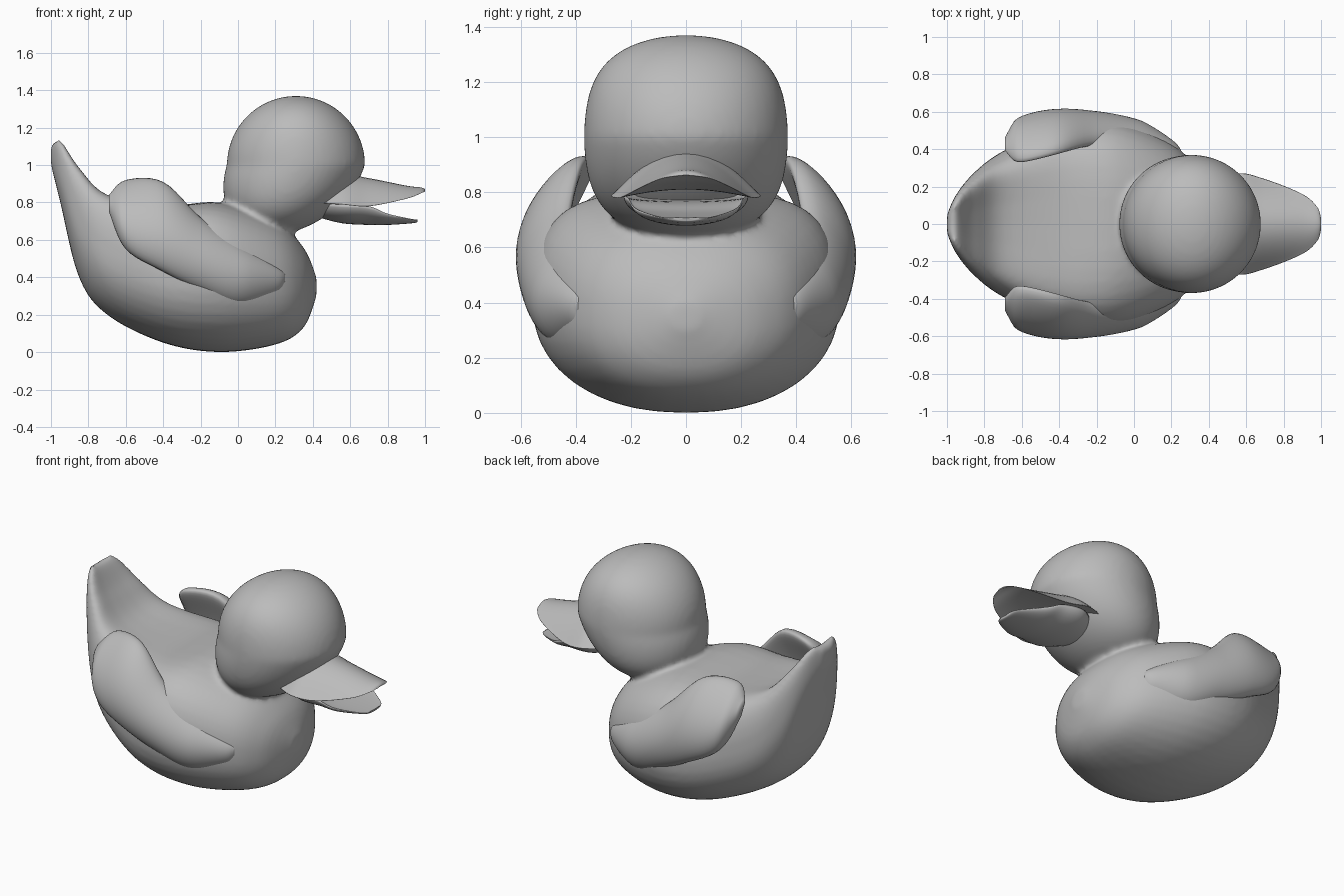
import bpy, bmesh, math
from mathutils import Vector

cube = bpy.data.objects.get("Cube")
if cube:
    bpy.data.objects.remove(cube, do_unlink=True)

colour = (0.5, 0.5, 0.5, 1)
grey = bpy.data.materials.new("plain grey")
grey.use_nodes = True
grey.diffuse_color = colour
grey.node_tree.nodes["Principled BSDF"].inputs["Base Color"].default_value = colour


def catmull_rom(before, start, end, after, t):
    """Value between start and end on a smooth curve."""
    slope_in = (end - before) / 2
    slope_out = (after - start) / 2
    rise = end - start
    bend = 3 * rise - 2 * slope_in - slope_out
    twist = slope_in + slope_out - 2 * rise
    return start + t * (slope_in + t * (bend + t * twist))


def smooth_stations(stations, steps=6):
    """Insert smoothly interpolated sections between the given ones."""
    padded = [stations[0], *stations, stations[-1]]
    result = []
    for quad in zip(padded, padded[1:], padded[2:], padded[3:]):
        for step in range(steps):
            result.append([catmull_rom(*values, step / steps) for values in zip(*quad)])
    return result + [stations[-1]]


def loft(bm, stations, section, sides=40):
    """Skin a closed surface through the sections and cap both ends."""
    rings = []
    for station in smooth_stations(stations):
        angles = [math.tau * i / sides for i in range(sides)]
        rings.append([bm.verts.new(section(*station, angle)) for angle in angles])
    for ring, following in zip(rings, rings[1:]):
        for i in range(sides):
            bm.faces.new((ring[i - 1], ring[i], following[i], following[i - 1]))
    for ring in (rings[0], rings[-1]):
        centre = bm.verts.new(sum((v.co for v in ring), Vector()) / sides)
        for i in range(sides):
            bm.faces.new((ring[i - 1], ring[i], centre))


def finish(bm, name):
    """Turn the bmesh into a smooth shaded grey object."""
    bmesh.ops.recalc_face_normals(bm, faces=bm.faces)
    for face in bm.faces:
        face.smooth = True
    mesh = bpy.data.meshes.new(name)
    bm.to_mesh(mesh)
    bm.free()
    mesh.materials.append(grey)
    obj = bpy.data.objects.new(name, mesh)
    bpy.context.collection.objects.link(obj)
    return obj


def rounded(value, power):
    """Signed power, which squares off a circular section."""
    return math.copysign(abs(value) ** power, value)


# Body with raised tail: x, bottom, top, half width
body_stations = [
    (-1, 1, 1.1, 0.05),
    (-0.95, 0.8, 1.12, 0.16),
    (-0.85, 0.4, 0.97, 0.28),
    (-0.7, 0.2, 0.83, 0.39),
    (-0.4, 0.05, 0.78, 0.53),
    (-0.1, 0, 0.8, 0.55),
    (0.2, 0.04, 0.7, 0.43),
    (0.35, 0.13, 0.56, 0.27),
    (0.42, 0.3, 0.4, 0.05),
]


def body_section(x, bottom, top, half_width, angle):
    """Oval below, fuller above, with the back hollowed towards the tail."""
    middle = (top + bottom) / 2
    half_height = (top - bottom) / 2
    c, s = math.cos(angle), math.sin(angle)
    fullness = 0.9
    hollow = 0
    if s > 0:
        fullness = 0.7 if x < 0 else 0.7 + 0.5 * x
        hollow = max(0, -x) * (s * c) ** 2
    y = half_width * rounded(c, fullness)
    return x, y, middle + half_height * (rounded(s, fullness) + hollow)


bm = bmesh.new()
loft(bm, body_stations, body_section)

# Head: a full-cheeked ball whose lower half leans back into the neck
head_centre = Vector((0.31, 0, 1))
ball = bmesh.ops.create_uvsphere(bm, u_segments=48, v_segments=32, radius=0.37)
for vert in ball["verts"]:
    vert.co.y *= 1 + 2 * vert.co.z ** 2
    vert.co.x += 0.33 * min(vert.co.z, 0)
    vert.co += head_centre

duck = finish(bm, "body_and_head")

# Fuse the neck and soften its crease
fuse = duck.modifiers.new("Fuse", 'REMESH')
fuse.mode = 'VOXEL'
fuse.voxel_size = 0.016
fuse.use_smooth_shade = True
soften = duck.modifiers.new("Soften", 'SMOOTH')
soften.iterations = 10

# Wings: x, bottom, top
wing_stations = [
    (-0.69, 0.75, 0.84),
    (-0.6, 0.55, 0.92),
    (-0.4, 0.43, 0.91),
    (-0.2, 0.33, 0.72),
    (0, 0.25, 0.58),
    (0.2, 0.3, 0.46),
    (0.25, 0.36, 0.42),
]


def wing_section(x, bottom, top, angle):
    """Padded section that follows the body and leans inward at the rear."""
    height = top - bottom
    thickness = min(0.075, 0.25 * height)
    rise = math.sin(angle) / 2
    lean = 0.75 * x * height * rise
    bulge = 0.06 * height * math.cos(angle * 2)
    spine = 0.47 - x * (0.25 + 0.45 * x)
    y = spine + lean + bulge + thickness * rounded(math.cos(angle), 0.8)
    return x, y, bottom + height * (rise + 0.5)


for name, side in (("left_wing", 1), ("right_wing", -1)):
    bm = bmesh.new()
    loft(bm, wing_stations, wing_section)
    for vert in bm.verts:
        vert.co.y *= side
    finish(bm, name)

# Bill halves: x, half width, rim height, height of the outer ridge
upper_stations = [
    (0.4, 0.2, 0.8, 0.9),
    (0.55, 0.27, 0.79, 0.95),
    (0.7, 0.24, 0.78, 0.93),
    (0.9, 0.16, 0.82, 0.89),
    (0.98, 0.09, 0.85, 0.88),
    (1, 0.03, 0.86, 0.87),
]
lower_stations = [
    (0.4, 0.1, 0.79, 0.73),
    (0.55, 0.22, 0.79, 0.69),
    (0.7, 0.21, 0.78, 0.68),
    (0.8, 0.18, 0.74, 0.68),
    (0.94, 0.09, 0.71, 0.69),
    (0.96, 0.03, 0.71, 0.7),
]


def bill_section(x, half_width, rim, ridge, angle):
    """Crescent with an arched outer side and a shallow hollow inner side."""
    power = 2.2 if ridge > rim else 1
    arch = abs(math.sin(angle)) ** power
    depth = 1 if angle < math.pi else 0.2
    return x, half_width * math.cos(angle), rim + (ridge - rim) * arch * depth


for name, stations in (("upper_bill", upper_stations), ("lower_bill", lower_stations)):
    bm = bmesh.new()
    loft(bm, stations, bill_section)
    finish(bm, name)
